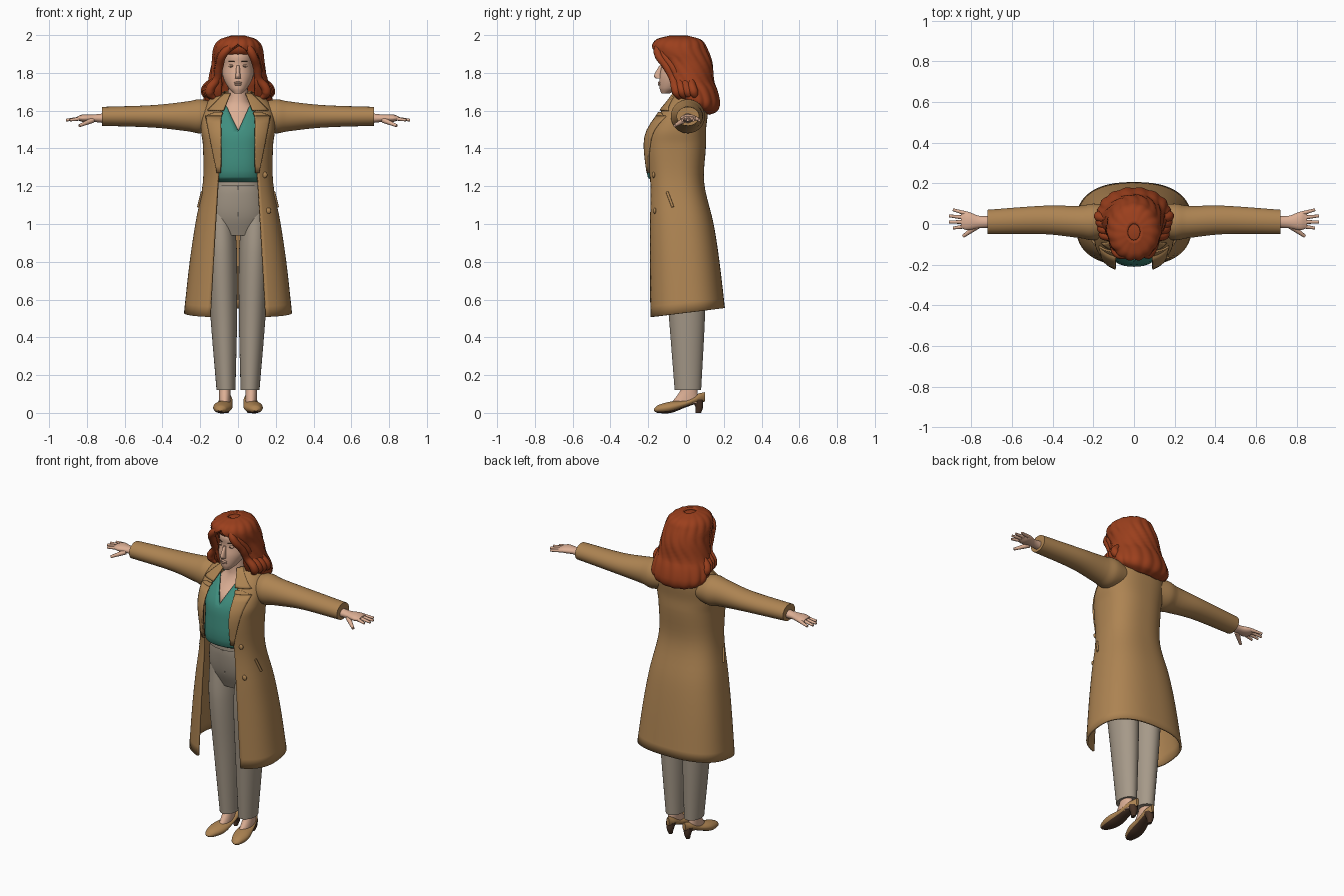
import bpy, bmesh, math
from mathutils import Vector

if "Cube" in bpy.data.objects:
    bpy.data.objects.remove(bpy.data.objects["Cube"])


def material(name, *rgb):
    mat = bpy.data.materials.new(name)
    mat.use_nodes = True
    mat.diffuse_color = (*rgb, 1)
    mat.node_tree.nodes["Principled BSDF"].inputs["Base Color"].default_value = (*rgb, 1)
    return mat


CAMEL = material("camel", .42, .23, .085)
TEAL = material("teal silk", .05, .27, .21)
STONE = material("stone cloth", .38, .32, .25)
SKIN = material("skin", .72, .43, .3)
HAIR = material("auburn hair", .33, .05, .012)
DARK = material("dark brown", .07, .035, .02)


def shade(ob):
    bpy.ops.object.select_all(action='DESELECT')
    ob.select_set(True)
    bpy.context.view_layer.objects.active = ob
    bpy.ops.object.shade_smooth_by_angle(angle=math.radians(50))


def add_object(name, data, mat):
    ob = bpy.data.objects.new(name, data)
    bpy.context.collection.objects.link(ob)
    data.materials.append(mat)
    return ob


def finish(bm, name, mat, mirror=False, thickness=0):
    mesh = bpy.data.meshes.new(name)
    bmesh.ops.recalc_face_normals(bm, faces=bm.faces)
    bm.to_mesh(mesh)
    bm.free()
    ob = add_object(name, mesh, mat)
    if thickness:
        solid = ob.modifiers.new("thickness", 'SOLIDIFY')
        solid.thickness, solid.offset = thickness, 0
    if mirror:
        ob.modifiers.new("mirror", 'MIRROR').use_mirror_merge = False
    shade(ob)
    return ob


def profile(rows, h):
    """Smoothly interpolated half width, front and back at a height."""
    last = len(rows) - 1
    i = next((k for k in range(last) if h <= rows[k + 1][0]), last - 1)

    def slope(k, column):
        low, high = rows[max(k - 1, 0)], rows[min(k + 1, last)]
        return (high[column] - low[column]) / (high[0] - low[0])

    start, end = rows[i], rows[i + 1]
    span = end[0] - start[0]
    t = (h - start[0]) / span
    ease = t * t * (3 - 2 * t)
    return [start[c] + (end[c] - start[c]) * ease
            + span * t * (1 - t) * ((1 - t) * slope(i, c) - t * slope(i + 1, c)) for c in (1, 2, 3)]


def power(value, exponent):
    return math.copysign(abs(value) ** exponent, value)


def constant(value):
    return lambda h: value


AXES = {'x': lambda a, b, c: (c, b, a), 'y': lambda a, b, c: (a, c, b), 'z': lambda a, b, c: (a, b, c)}


def loft(name, mat, rows, axis='z', centre=constant(0), gap=constant(0), tilt=constant(0),
         square=1, sides=40, steps=5, ripple=0, caps=True, **options):
    """Rows are height, half width, front and back; gap opens the front."""
    bm = bmesh.new()
    rings = []
    heights = [a[0] + (b[0] - a[0]) * k / steps for a, b in zip(rows, rows[1:]) for k in range(steps)]
    for h in heights + [rows[-1][0]]:
        width, front, back = profile(rows, h)
        start = math.asin(min(1, gap(h) / width) ** (1 / square))
        ring = []
        for i in range(sides + 1):
            a = start + 2 * (math.pi - start) * i / sides
            swell = 1 + ripple * math.sin(15 * a + 5 * math.sin(14 * h))
            x = centre(h) + swell * width * power(math.sin(a), square)
            y = (front + back) / 2 - swell * (back - front) / 2 * power(math.cos(a), square)
            ring.append(bm.verts.new(AXES[axis](x, y, h + tilt(h) * y)))
        rings.append(ring)
    for low, high in zip(rings, rings[1:]):
        for i in range(sides):
            bm.faces.new((low[i], low[i + 1], high[i + 1], high[i]))
    if caps:
        for ring in (rings[0], rings[-1]):
            middle = bm.verts.new(sum((v.co for v in ring[:-1]), Vector()) / sides)
            for i in range(sides):
                bm.faces.new((ring[i], ring[i + 1], middle))
    bmesh.ops.remove_doubles(bm, verts=bm.verts, dist=.00001)
    return finish(bm, name, mat, **options)


def tube(name, mat, points, radii):
    curve = bpy.data.curves.new(name, 'CURVE')
    curve.dimensions, curve.bevel_depth, curve.use_fill_caps = '3D', 1, True
    spline = curve.splines.new('BEZIER')
    spline.bezier_points.add(len(points) - 1)
    for knot, place, radius in zip(spline.bezier_points, points, radii):
        knot.co, knot.radius = place, radius
        knot.handle_left_type = knot.handle_right_type = 'AUTO'
    ob = add_object(name, curve, mat)
    shade_target = ob
    bpy.ops.object.select_all(action='DESELECT')
    ob.select_set(True)
    bpy.context.view_layer.objects.active = ob
    bpy.ops.object.convert(target='MESH')
    shade(shade_target)


def ball(name, mat, place, size, mirror=False):
    bm = bmesh.new()
    bmesh.ops.create_uvsphere(bm, u_segments=16, v_segments=10, radius=1)
    bmesh.ops.scale(bm, verts=bm.verts, vec=size)
    bmesh.ops.translate(bm, verts=bm.verts, vec=place)
    finish(bm, name, mat, mirror)


# Coat body, open down the front, with a hem that rises to the back
SQUARE = .8
COAT = [(.53, .28, -.2, .2), (.8, .25, -.2, .17), (1, .22, -.2, .14), (1.22, .18, -.2, .09),
        (1.42, .18, -.22, .1), (1.5, .19, -.2, .1), (1.6, .18, -.13, .11),
        (1.66, .14, -.08, .1), (1.69, .08, -.06, .08)]


def coat_gap(z):
    return min(.1 + .06 * max(0, 1.3 - z), .05 + .4 * (1.69 - z))


def coat_front(x, z):
    width, front, back = profile(COAT, z)
    depth = max(0, 1 - (abs(x) / width) ** (2 / SQUARE)) ** (SQUARE / 2)
    return (front + back) / 2 - depth * (back - front) / 2


loft("coat_body", CAMEL, COAT, gap=coat_gap, tilt=lambda z: max(0, .26 * (1 - z)),
     square=SQUARE, sides=60, caps=False, thickness=.012)


# Lapels and collar leaves lying on the coat front
def coat_strip(name, bottom, top, outer_bottom, outer_top, count=8):
    bm = bmesh.new()
    grid = []
    for k in range(count + 1):
        z = bottom + (top - bottom) * k / count
        inner = coat_gap(z) - .01
        outer = outer_bottom + (outer_top - outer_bottom) * k / count
        across = [inner + (outer - inner) * i / count for i in range(count + 1)]
        grid.append([bm.verts.new((x, coat_front(x, z) - .012, z)) for x in across])
    for low, high in zip(grid, grid[1:]):
        for i in range(count):
            bm.faces.new((low[i], low[i + 1], high[i + 1], high[i]))
    finish(bm, name, CAMEL, mirror=True, thickness=.01)


coat_strip("lapels", 1.27, 1.57, .11, .17)
coat_strip("lapel_tops", 1.57, 1.59, .17, .12)
coat_strip("collar_leaves", 1.6, 1.69, .16, .07)
loft("collar_back", CAMEL, [(1.66, .13, -.08, .11), (1.7, .07, -.05, .08)], gap=constant(.07),
     caps=False, thickness=.01)

# Sleeves
loft("sleeves", CAMEL, [(.12, .07, -.06, .09), (.2, .09, -.08, .1), (.26, .08, -.07, .09),
                        (.44, .06, -.05, .09), (.72, .05, -.05, .07)],
     axis='x', centre=constant(1.57), mirror=True)

# Buttons on the left front
for name, x, z in (("upper_button", .14, 1.26), ("lower_button", .16, 1.07)):
    ball(name, CAMEL, (x, coat_front(x, z) - .008, z), (.016, .008, .016))

# Wrap blouse with a V neck
loft("blouse", TEAL, [(1.22, .13, -.15, .07), (1.25, .14, -.2, .07), (1.42, .14, -.2, .07),
                      (1.5, .15, -.18, .07), (1.6, .14, -.11, .07), (1.66, .09, -.07, .06)],
     gap=lambda z: max(0, .45 * (z - 1.49)), square=.85, caps=False, thickness=.006)
tube("blouse_wrap_edge", TEAL, [(-.03, -.14, 1.55), (0, -.18, 1.49), (.08, -.18, 1.37)], (.004, .005, .002))

# Trousers
loft("trouser_hips", STONE, [(.94, .12, -.09, .09), (1.04, .16, -.13, .11),
                             (1.16, .15, -.15, .09), (1.24, .13, -.15, .07)], square=.9)
loft("waistband", STONE, [(1.2, .14, -.16, .08), (1.24, .14, -.16, .08)], square=.9)
loft("trouser_legs", STONE, [(.12, .05, -.06, .08), (.5, .07, -.09, .1), (.85, .08, -.12, .11),
                             (1.06, .07, -.11, .09)], centre=lambda z: .06 + .03 * z, mirror=True)
tube("trouser_fly", STONE, [(0, -.15, 1.2), (0, -.13, 1.04)], (.004, .003))

# Feet in heeled pumps with dark soles
loft("ankles", SKIN, [(.05, .03, -.08, .07), (.12, .03, -.03, .06), (.2, .03, -.02, .06)],
     centre=constant(.07), mirror=True)
shoe = loft("shoes", CAMEL, [(-.17, .01, .01, .02), (-.15, .03, 0, .04), (-.08, .05, 0, .06),
                             (0, .04, .03, .07), (.06, .03, .05, .1), (.1, .01, .06, .11)],
            axis='y', centre=lambda y: .07 - .14 * y, mirror=True)
shoe.data.materials.append(DARK)
for face in shoe.data.polygons:
    face.material_index = int(face.normal.z < -.75)
loft("shoe_heels", DARK, [(0, .01, .05, .08), (.03, .02, .05, .09), (.07, .03, .03, .09)],
     centre=constant(.06), mirror=True)

# Chest, neck and head
loft("chest_and_neck", SKIN, [(1.43, .09, -.15, .05), (1.52, .11, -.15, .05), (1.6, .1, -.09, .05),
                              (1.65, .06, -.07, .05), (1.76, .05, -.07, .05)])
loft("head", SKIN, [(1.69, .02, -.13, -.09), (1.72, .05, -.14, -.02), (1.78, .08, -.14, .06),
                    (1.84, .08, -.13, .08), (1.9, .08, -.13, .09), (1.97, .04, -.07, .04)])
loft("nose", SKIN, [(1.77, .015, -.16, -.12), (1.785, .013, -.17, -.12), (1.84, .008, -.14, -.12)])
for name, z in (("lower_lip", 1.738), ("upper_lip", 1.748)):
    ball(name, SKIN, (0, -.14, z), (.02, .009, .006))
ball("eyelids", SKIN, (.033, -.115, 1.837), (.017, .01, .009), mirror=True)
ball("eyes", DARK, (.033, -.12, 1.836), (.011, .007, .003), mirror=True)
ball("ears", SKIN, (.08, -.01, 1.81), (.01, .02, .03), mirror=True)

# Rippled hair mass, open around the face, curling in at the ends
loft("hair_mass", HAIR, [(1.63, .11, -.01, .12), (1.65, .16, -.04, .16), (1.68, .17, -.07, .17),
                         (1.75, .15, -.1, .14), (1.85, .13, -.13, .13), (1.93, .12, -.17, .1),
                         (1.97, .09, -.15, .07), (1.99, .03, -.08, 0)],
     gap=lambda z: max(0, min(.09, 1.4 * (1.95 - z))), tilt=lambda z: -4 * max(0, 1.72 - z),
     sides=90, ripple=.022, caps=False, thickness=.018)
ball("hair_top", HAIR, (0, -.03, 1.93), (.1, .12, .06))

# Paired parts: hands, pockets, brows and the front locks of hair
for s, side in ((1, "left"), (-1, "right")):
    for i in range(4):
        tip = .91 - .02 * (i in (0, 3))
        tube(f"{side}_finger_{i}", SKIN, [(s * .82, .02 * i - .01, 1.56), (s * tip, .03 * i - .02, 1.55)],
             (.011, .007))
    tube(f"{side}_thumb", SKIN, [(s * .77, -.01, 1.55), (s * .84, -.06, 1.52)], (.015, .008))
    tube(f"{side}_pocket_welt", CAMEL, [(s * .19, -.1, 1.17), (s * .21, -.07, 1.09)], (.007, .007))
    tube(f"{side}_brow", DARK, [(s * .02, -.13, 1.86), (s * .05, -.11, 1.86)], (.003, .002))
    for i in range(4):
        spread = 1 + .05 * i
        path = [(.03, -.13, 1.97), (s * .07, -.15, 1.91), (s * .1, -.1, 1.83),
                (s * .11, -.07, 1.77), (s * .15, -.05, 1.7), (s * .12, -.03, 1.66)]
        lock = [(x * spread, y + .03 * i, z) for x, y, z in path]
        tube(f"{side}_hair_lock_{i}", HAIR, lock, (.012, .022, .022, .02, .025, .01))
loft("palms", SKIN, [(.68, .03, -.02, .04), (.76, .02, -.02, .04), (.82, .02, -.03, .06),
                     (.85, .01, -.02, .05)], axis='x', centre=constant(1.56), mirror=True)
